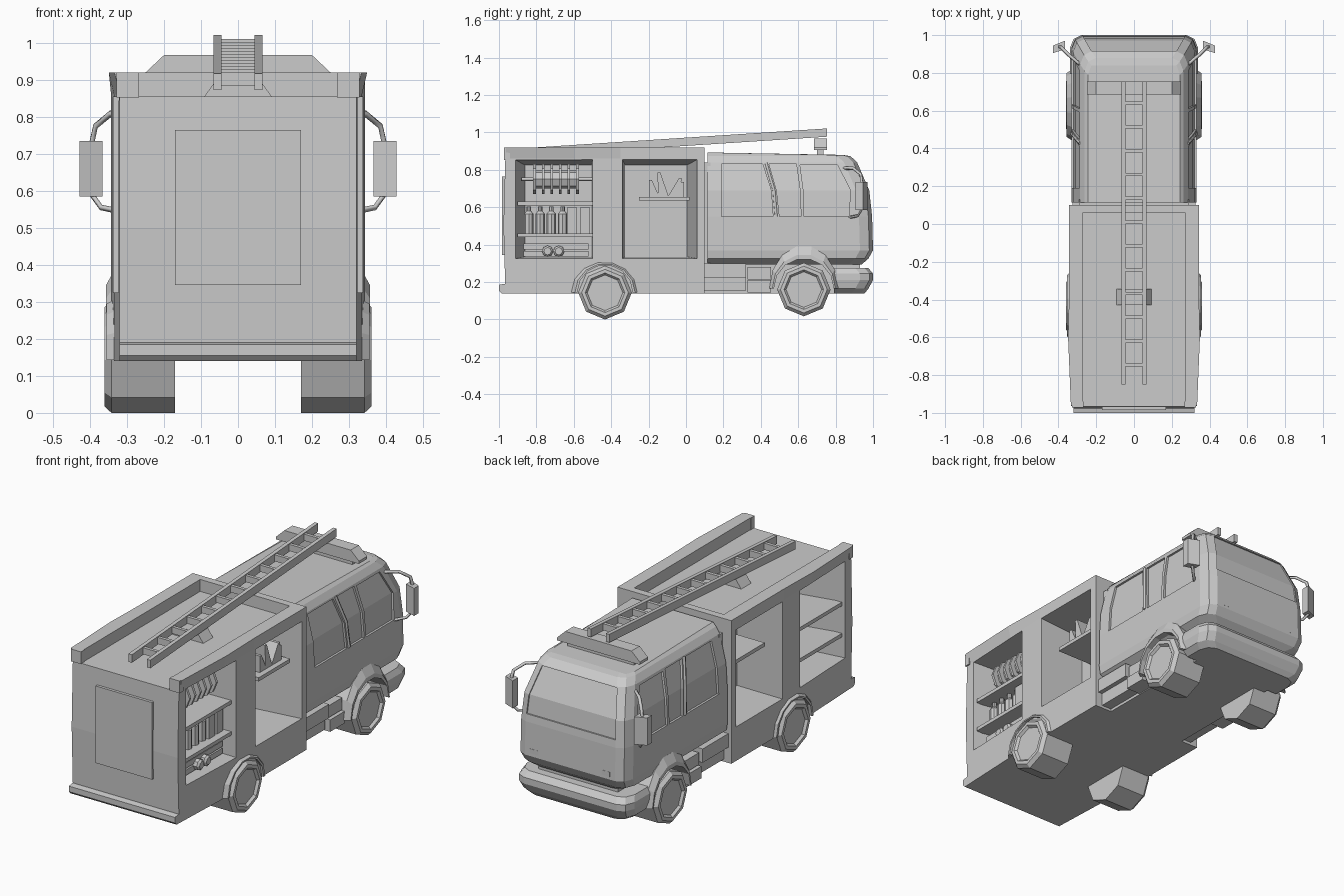
import bpy, bmesh, math
from mathutils import Vector

if "Cube" in bpy.data.objects:
    bpy.data.objects.remove(bpy.data.objects["Cube"])


def loft(name, rings, mirror=False, cutter=False):
    """Skin a list of equal-length closed rings, cap both ends."""
    bm = bmesh.new()
    vs = [[bm.verts.new(p) for p in r] for r in rings]
    n = len(rings[0])
    for a, b in zip(vs, vs[1:]):
        for i in range(n):
            j = (i + 1) % n
            bm.faces.new((a[i], a[j], b[j], b[i]))
    bm.faces.new(vs[0])
    bm.faces.new(vs[-1])
    bmesh.ops.recalc_face_normals(bm, faces=bm.faces)
    me = bpy.data.meshes.new(name)
    bm.to_mesh(me)
    bm.free()
    ob = bpy.data.objects.new(name, me)
    bpy.context.collection.objects.link(ob)
    if mirror:
        m = ob.modifiers.new("mirror", 'MIRROR')
        m.use_mirror_merge = False
    if cutter:
        ob.hide_render = True
        ob.display_type = 'WIRE'
    return ob


def box(name, x, y, z, mirror=False, cutter=False):
    return loft(name, [[(x[0], y[0], h), (x[1], y[0], h), (x[1], y[1], h), (x[0], y[1], h)] for h in z],
                mirror, cutter)


def cut(ob, cutter):
    m = ob.modifiers.new("cut", 'BOOLEAN')
    m.operation, m.object, m.solver = 'DIFFERENCE', cutter, 'EXACT'


def turned(name, c, axis, stations, n=8, start=0.0, mirror=False):
    """Lathe along 'x', 'y' or 'z'; stations are (position, radius)."""
    k = 'xyz'.index(axis)
    rings = []
    for p, r in stations:
        ring = []
        for i in range(n):
            a = start + math.tau * i / n
            v = [0, 0, 0]
            v[k], v[(k + 1) % 3], v[(k + 2) % 3] = p, r * math.cos(a), r * math.sin(a)
            ring.append(Vector(c) + Vector(v))
        rings.append(ring)
    return loft(name, rings, mirror)


def rod(name, pts, r, mirror=False):
    cu = bpy.data.curves.new(name, 'CURVE')
    cu.dimensions, cu.bevel_depth, cu.bevel_resolution, cu.use_fill_caps = '3D', r, 0, True
    sp = cu.splines.new('POLY')
    sp.points.add(len(pts) - 1)
    for p, q in zip(sp.points, pts):
        p.co = (*q, 1)
    ob = bpy.data.objects.new(name, cu)
    bpy.context.collection.objects.link(ob)
    if mirror:
        ob.modifiers.new("mirror", 'MIRROR')
    return ob


# Equipment body: tapered plan, flared eave, bulged rear
def body_ring(z, rear, d):
    half = [(.32, rear), (.335, -.6), (.343 - d, -.35), (.343 - d, .10)]
    return [(x + d, y, z) for x, y in half] + [(-x - d, y, z) for x, y in reversed(half)]


body = loft("equipment_body", [body_ring(.14, -.965, 0), body_ring(.5, -.976, 0),
                               body_ring(.86, -.966, 0), body_ring(.92, -.962, .014)])
cut(body, box("roof_deck_cutter", (-.27, .27), (-1.1, .06), (.855, 1.1), cutter=True))


# Side bays, tapering inwards
def bay(name, y0, y1, iy0, iy1):
    def ring(x, a, b, lo, hi):
        return [(x, a, lo), (x, b, lo), (x, b, hi), (x, a, hi)]
    cut(body, loft(name, [ring(.08, iy0, iy1, .335, .825), ring(.345, y0, y1, .325, .855),
                          ring(.45, y0, y1, .325, .855)], True, True))


bay("rear_bay_cutter", -.915, -.50, -.86, -.505)
bay("front_bay_cutter", -.34, .06, -.325, .005)
for z in (.45, .62):
    box("bay_shelf", (.07, .31), (-.90, -.49), (z - .01, z + .01), True)
box("front_bay_shelf", (.07, .30), (-.25, .02), (.635, .655), True)

# Rear door, rear bumper and roof corner blocks
box("rear_door", (-.17, .17), (-.984, -.95), (.345, .765))
loft("rear_bumper", [[(-.32, y, z), (.32, y, z), (.32, -.93, z), (-.32, -.93, z)]
                     for z, y in ((.14, -.985), (.155, -1), (.185, -1), (.19, -.975))])
box("rail_end", (.267, .328), (-.972, -.94), (.853, .92), True)

# Cab: plan rings stacked in z (z, half width, front y)
LEVELS = [(.295, .28, .94), (.325, .325, .975), (.37, .332, 1.0), (.55, .331, .995),
          (.69, .322, .98), (.84, .285, .915), (.873, .262, .88)]


def at(z, k):
    for a, b in zip(LEVELS, LEVELS[1:]):
        if z <= b[0]:
            return a[k] + (b[k] - a[k]) * (z - a[0]) / (b[0] - a[0])
    return LEVELS[-1][k]


def front_ring(z, w, rear, f):
    half = [(w, rear), (w, f - .07), (w - .02, f - .02), (w - .06, f)]
    return [(x, y, z) for x, y in half] + [(-x, y, z) for x, y in reversed(half)]


rings = [front_ring(z, w, .115, f) for z, w, f in LEVELS]
rings.append([(x * .93, min(y, .84), .893 if y < .2 else .88) for x, y, z in
              front_ring(0, .262, .115, .86)])
cab = loft("cab", rings)
box("cab_joint", (-.29, .29), (.08, .13), (.30, .84))

# Shallow window recesses following the cab side
for rows in ([(.55, .19, .465), (.69, .19, .455), (.83, .19, .41)],
             [(.55, .50, .615), (.69, .485, .61), (.83, .445, .59)],
             [(.55, .632, .87), (.69, .628, .88), (.825, .61, .81)]):
    cut(cab, loft("side_window_cutter", [[(at(z, 1) + d, y, z) for d, y in
                  ((-.012, a), (-.012, b), (.06, b), (.06, a))] for z, a, b in rows], True, True))
cut(cab, loft("windscreen_cutter", [[(s * (at(z, 1) - .06), at(z, 2) + d, z) for s, d in
              ((-1, -.008), (1, -.008), (1, .06), (-1, .06))] for z in (.59, .69, .835)], cutter=True))
rod("window_pillar", [(at(z, 1), y, z) for z, y in ((.55, .482), (.69, .47), (.835, .428))], .009, True)
box("front_lamp", (.19, .24), (.98, 1.0), (.385, .41), True)

# Front bumper and chassis
loft("front_bumper", [front_ring(z, w, .79, f) for z, w, f in
                      ((.14, .30, .955), (.165, .33, .975), (.21, .34, 1.0), (.245, .34, 1.0), (.275, .325, .975))])
box("bumper_lamp", (.24, .275), (.985, 1.0), (.215, .24), True)
box("chassis", (-.24, .24), (.05, .93), (.14, .32))

# Side tank and steps
box("side_tank", (.2, .325), (.08, .32), (.225, .30), True)
box("tank_base", (.2, .30), (.08, .32), (.155, .225), True)
for z, x in ((.145, .325), (.215, .31)):
    box("cab_step", (.2, x), (.33, .455), (z, z + .065), True)

# Wheels (octagons, point down) and arches
for name, y, z in (("rear_wheel", -.433, .143), ("front_wheel", .63, .16)):
    turned(name, (0, y, z), 'x', [(.17, .143), (.342, .143), (.361, .125), (.361, .106), (.348, .095)],
           mirror=True)


def arch(name, cy, cz, r_in, ry, rz, x1):
    sec = [(0, .25), (0, x1), (.35, x1), (1, x1 - .025), (1, .25)]
    rings = []
    for i in range(8):
        a = math.pi * i / 7
        rings.append([(x, cy + math.cos(a) * (r_in + (ry - r_in) * t),
                       cz + math.sin(a) * (r_in + (rz - r_in) * t)) for t, x in sec])
    loft(name, rings, True)


arch("rear_arch", -.433, .143, .148, .185, .17, .355)
arch("front_arch", .63, .165, .16, .185, .23, .357)

# Mirrors on bent arms
loft("mirror", [[(.366, .925, z), (.428, .905, z), (.428, .945, z), (.366, .97, z)] for z in (.585, .735)], True)
rod("mirror_upper_arm", [(.28, .84, .81), (.345, .895, .808), (.385, .935, .775), (.395, .94, .73)], .009, True)
rod("mirror_lower_arm", [(.395, .94, .59), (.37, .92, .555), (.32, .87, .545)], .008, True)

# Roof light bar
loft("light_bar", [[(-w, .685, z), (w, .685, z), (w, .755, z), (-w, .755, z)]
                   for z, w in ((.905, .25), (.92, .25), (.967, .20))])
box("light_bar_post", (-.2, .2), (.70, .735), (.87, .91))


# Ladder, sloping up towards the cab
def lz(y):
    return .895 + (y + .85) * .065


loft("ladder_rail", [[(x, y, lz(y) + d) for x, d in ((.045, -.022), (.066, -.022), (.066, .022), (.045, .022))]
                     for y in (-.85, .755)], True)
for i in range(12):
    y = .64 - .126 * i
    box("ladder_rung", (-.05, .05), (y - .009, y + .009), (lz(y) - .018, lz(y) + .018))
loft("ladder_support", [[(-w, -.43, z), (w, -.43, z), (w, -.345, z), (-w, -.345, z)]
                        for z, w in ((.85, .095), (.905, .055))])

# Rear bay equipment: hose reel, bottles, cases, pipes
rod("reel_axle", [(.2, -.88, .75), (.2, -.5, .75)], .01)
turned("reel_drum", (.2, 0, .75), 'y', [(-.81, .05), (-.58, .05)])
for i in range(6):
    y = -.81 + .046 * i
    turned("reel_disc", (.2, 0, .75), 'y', [(y - .007, .08), (y + .007, .08)])
for i in range(4):
    turned("bottle", (.24, -.84 + .06 * i, .46), 'z', [(0, .025), (.105, .025), (.12, .012), (.145, .012)])
for y in (-.61, -.54):
    box("case", (.15, .27), (y - .027, y + .027), (.46, .60))
for z in (.352, .39):
    box("plank", (.12, .27), (-.87, -.52), (z - .015, z + .015))
for y in (-.74, -.68):
    turned("coupling", (.28, y, .365), 'x', [(-.03, .03), (.01, .03), (.02, .02)])

# Front bay equipment: leaning tool wedges
for y, lean, h in ((-.17, -.02, .09), (-.12, -.025, .13), (-.07, .04, .10), (-.04, .02, .08)):
    loft("tool_wedge", [[(.15, y - t + s, z), (.27, y - t + s, z), (.27, y + t + s, z), (.15, y + t + s, z)]
                        for z, t, s in ((.655, .028, 0), (.655 + h, .008, lean))])
